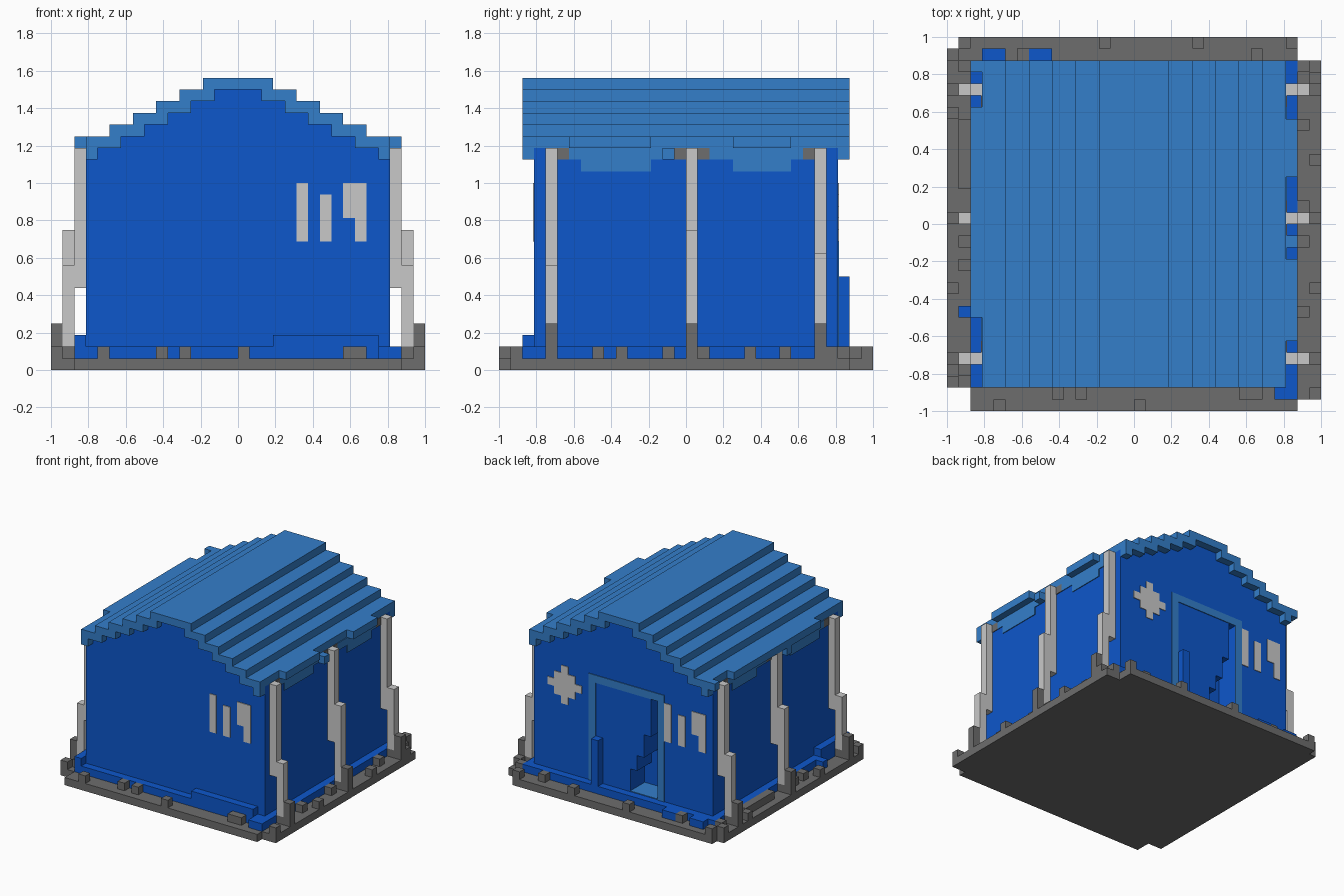
import bpy
import bmesh
from mathutils import Vector

UNIT = 1 / 16      # edge length of one building block
THIN = 0.1         # thickness of painted plates, in blocks

cube = bpy.data.objects.get("Cube")
if cube:
    bpy.data.objects.remove(cube, do_unlink=True)


def make_material(name, red, green, blue):
    material = bpy.data.materials.new(name)
    material.use_nodes = True
    colour = (red, green, blue, 1)
    material.diffuse_color = colour
    material.node_tree.nodes["Principled BSDF"].inputs["Base Color"].default_value = colour
    return material


wall_blue = make_material("wall_blue", 0.004, 0.095, 0.6)
roof_blue = make_material("roof_blue", 0.034, 0.21, 0.59)
stone_grey = make_material("stone_grey", 0.153, 0.153, 0.153)
pale_grey = make_material("pale_grey", 0.584, 0.584, 0.584)


def finish(name, bm, material):
    bmesh.ops.recalc_face_normals(bm, faces=bm.faces)
    bmesh.ops.scale(bm, vec=Vector((UNIT, UNIT, UNIT)), verts=bm.verts)
    mesh = bpy.data.meshes.new(name)
    bm.to_mesh(mesh)
    bm.free()
    mesh.materials.append(material)
    obj = bpy.data.objects.new(name, mesh)
    bpy.context.scene.collection.objects.link(obj)
    return obj


def add_box(bm, xs, ys, zs):
    """One box spanning the given ranges, measured in blocks."""
    verts = bmesh.ops.create_cube(bm, size=1)["verts"]
    for vert in verts:
        for axis, (low, high) in enumerate((xs, ys, zs)):
            vert.co[axis] = high if vert.co[axis] > 0 else low


def boxes(name, material, parts):
    bm = bmesh.new()
    for xs, ys, zs in parts:
        add_box(bm, xs, ys, zs)
    return finish(name, bm, material)


def extrude_profile(name, material, outline, front, back):
    """Extrude an x-z outline along the y axis."""
    bm = bmesh.new()
    face = bm.faces.new([bm.verts.new((x, front, z)) for x, z in outline])
    result = bmesh.ops.extrude_face_region(bm, geom=[face])
    moved = [item for item in result["geom"] if isinstance(item, bmesh.types.BMVert)]
    bmesh.ops.translate(bm, vec=Vector((0, back - front, 0)), verts=moved)
    return finish(name, bm, material)


def stairs(inner, outer, top):
    """Right half of a stepped gable line, from the ridge down to the eave."""
    points = []
    x, z = inner, top
    while x < outer:
        points += [(x, z), (x, z - 1)]
        x, z = x + 2, z - 1
    return points


def mirrored(points):
    return [(-x, z) for x, z in reversed(points)]


def span(start, length=1):
    return (start, start + length)


def on_side(side, low, high):
    """Range from low to high on the chosen side of the centre."""
    return (low, high) if side > 0 else (-high, -low)


# stepped gable walls
gable = stairs(2, 12, 24) + [(13, 19), (13, 1)]
walls = extrude_profile("walls", wall_blue, mirrored(gable) + gable, -13, 13)

# broken doorway cut into the back wall
gap = [(-5, 2), (-5, 15), (-4, 15), (-4, 10), (-3, 10), (-3, 7), (-2, 7), (-2, 5), (-1, 5), (-1, 2)]
cutter = extrude_profile("doorway_cutter", wall_blue, gap, 10, 14)
cutter.hide_render = True
modifier = walls.modifiers.new("doorway", "BOOLEAN")
modifier.operation = "DIFFERENCE"
modifier.solver = "EXACT"
modifier.object = cutter
bpy.context.view_layer.objects.active = walls
bpy.ops.object.modifier_apply(modifier=modifier.name)
bpy.data.objects.remove(cutter, do_unlink=True)
boxes("doorway_floor", roof_blue, [((-5, -1), (10, 13), (2, 2 + THIN))])
frame = [(-6, 1), (-6, 16), (5, 16), (5, 1), (4, 1), (4, 15), (-5, 15), (-5, 1)]
extrude_profile("door_frame", roof_blue, frame, 13, 13 + THIN)
boxes("door_post", wall_blue, [((3, 4), (13, 14), (1, 8))])

# stepped roof with overhanging ends
top_line = stairs(3, 13, 25)[:-2] + [(11, 21), (11, 20), (13, 20), (13, 19)]
under_line = stairs(2, 12, 24)
roof_outline = mirrored(top_line) + top_line + under_line[::-1] + mirrored(under_line)[::-1]
extrude_profile("roof", roof_blue, roof_outline, -14, 14)
ends = [(on_side(side, 12, 13), ys, (18, 19)) for side in (-1, 1) for ys in ((-14, -13), (13, 14))]
boxes("roof_end_drops", roof_blue, ends)

# ragged eaves along both sides
eaves = [((13, 14), ys, (19, 20)) for ys in ((-10, -3), (4, 9))]
eaves += [((-14, -13), ys, (19, 20)) for ys in ((-8, 10), (13, 14))]
eaves += [(on_side(side, 13, 14), (-2, -1), (18, 19)) for side in (-1, 1)]
boxes("eaves", roof_blue, eaves)

# painted drips and brackets under the eaves, pillars and their footings
drips, brackets, pillars, footings = [], [], [], []
for side in (-1, 1):
    paint = on_side(side, 13, 13 + THIN)
    drips += [(paint, ys, (18, 19)) for ys in ((-10, -1), (2, 10))]
    drips += [(paint, ys, (17, 18)) for ys in ((-9, -3), (4, 9))]
    brackets += [(paint, span(y), (18, 19)) for y in (-11, -1, 1, 10)]
    for y, height in ((-12, 9), (0, 12), (11, 10)):
        pillars.append((on_side(side, 13, 14), span(y), (7, 19)))
        pillars.append((on_side(side, 14, 15), span(y), (2, height)))
        footings.append((on_side(side, 15, 16), span(y), (1, 4)))
        footings.append((on_side(side, 14, 15), span(y), (1, 2)))
boxes("eave_drips", roof_blue, drips)
boxes("eave_brackets", stone_grey, brackets)
boxes("pillars", pale_grey, pillars)
boxes("pillar_footings", stone_grey, footings)

# stepped skirt of blocks around the foot of the walls
skirt = [
    ((-14, 14), (-14, -13), (1, 2)),
    ((3, 12), (-14, -13), (1, 3)),
    ((-14, -13), (-14, -8), (1, 3)),
    ((12, 14), (-15, -14), (1, 2)),
    ((-15, -14), (-8, -7), (1, 2)),
    ((-14, 14), (13, 14), (1, 2)),
]
skirt += [(on_side(side, 13, 14), (-14, 14), (1, 2)) for side in (-1, 1)]
skirt += [(span(x, 2), (14, 15), (1, 2)) for x in (-13, -9)]
boxes("wall_skirt", wall_blue, skirt)

# foundation slab with notched corners
slab = [
    ((-14, 14), (-16, 16), (0, 1)),
    ((14, 16), (-15, 14), (0, 1)),
    ((-16, -14), (-14, 15), (0, 1)),
    ((-15, -14), (15, 16), (0, 1)),
]
boxes("foundation", stone_grey, slab)

# loose stones along the foundation edge
level = (1, 2)
stones = [(span(x), (-16, -15), level) for x in (-12, 0)]
stones += [(span(x), (-15, -14), level) for x in (-7, -5, 9, 10)]
stones += [(span(x), (15, 16), level) for x in (-15, -3, 5, 13)]
stones += [(span(x), (14, 15), level) for x in (-10, 10)]
stones += [((15, 16), span(y), level) for y in (-15, -6, 5, 12)]
stones += [((14, 15), span(y), level) for y in (-8, -2, 1, 8, 13)]
stones += [((-16, -15), span(y), level) for y in (-14, -6, 9, 14)]
stones += [((-15, -14), span(y), level) for y in (-13, -4, -2, 13)]
stones.append(((-15, -14), (3, 9), level))
boxes("edge_stones", stone_grey, stones)


# painted slit windows, the same group on the front and the back
def slit_windows(name, side, shift):
    ys = on_side(side, 13, 13 + THIN)
    parts = []
    for left, right, low, high in ((5, 6, 11, 16), (7, 8, 11, 15), (9, 10, 13, 16), (10, 11, 11, 16)):
        xs = on_side(-side, left + shift, right + shift)
        parts.append((xs, ys, (low - shift, high - shift)))
    boxes(name, pale_grey, parts)


slit_windows("front_windows", -1, 0)
slit_windows("back_windows", 1, 1)

# painted star window on the back
star = [((7, 10), (13, 13 + THIN), (12, 15))]
star += [(span(8), (13, 13 + THIN), span(z)) for z in (11, 15)]
star += [(span(x), (13, 13 + THIN), span(13)) for x in (6, 10)]
boxes("star_window", pale_grey, star)
